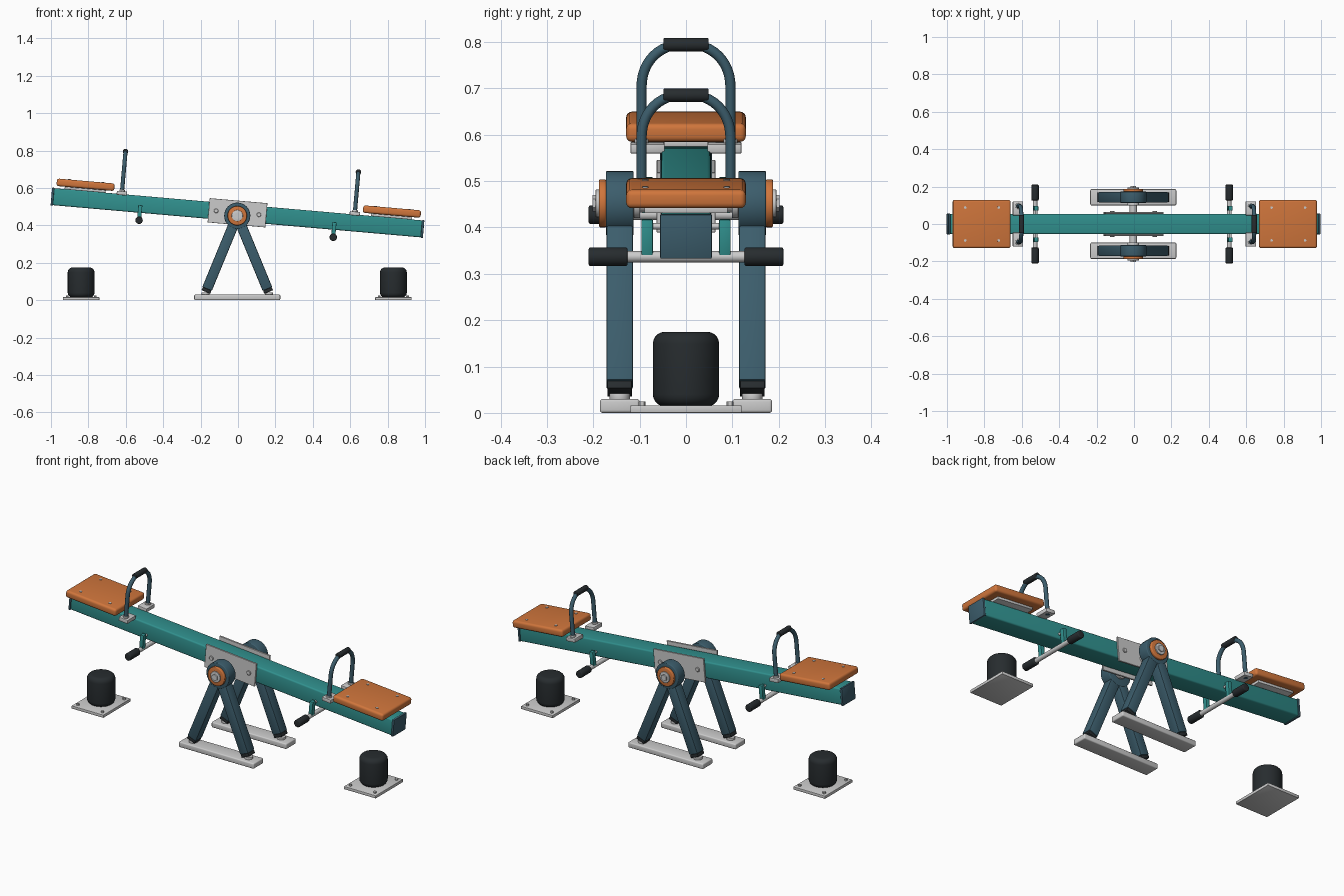
import bpy, bmesh, math
from mathutils import Matrix, Vector

if "Cube" in bpy.data.objects:
    bpy.data.objects.remove(bpy.data.objects["Cube"])

def material(name, rgb):
    m = bpy.data.materials.new(name)
    m.diffuse_color = (*rgb, 1)
    m.use_nodes = True
    m.node_tree.nodes["Principled BSDF"].inputs["Base Color"].default_value = m.diffuse_color
    return m

TEAL = material("teal_paint", (0.03, 0.28, 0.27))
BLUE = material("blue_paint", (0.045, 0.11, 0.15))
ORANGE = material("orange_plastic", (0.63, 0.18, 0.045))
DARK = material("black_rubber", (0.02, 0.025, 0.028))
STEEL = None

PX, PZ = -0.004, 0.452                      # pivot position
BASE = Matrix.Translation((PX, 0, 0))       # fixed parts
TILT = Matrix.Translation((PX, 0, PZ)) @ Matrix.Rotation(math.radians(5), 4, 'Y')  # rocking parts
ALONG_Y = Matrix.Rotation(math.radians(90), 4, 'X')

def finish(name, bm, mat, matrix, bevel, segments):
    if bevel:
        edges = [e for e in bm.edges if e.calc_face_angle(0) > 0.6]
        bmesh.ops.bevel(bm, geom=edges, offset=bevel, segments=segments,
                        profile=0.5, affect='EDGES', clamp_overlap=True)
    me = bpy.data.meshes.new(name)
    bm.to_mesh(me)
    bm.free()
    me.shade_smooth()
    me.set_sharp_from_angle(angle=math.radians(35))
    if mat:
        me.materials.append(mat)
    ob = bpy.data.objects.new(name, me)
    ob.matrix_world = matrix
    bpy.context.collection.objects.link(ob)
    return ob

def box(name, centre, size, mat=None, frame=BASE, bevel=0.003, segments=2, rot=None):
    bm = bmesh.new()
    bmesh.ops.create_cube(bm, size=1, matrix=Matrix.Diagonal((*size, 1)))
    m = frame @ Matrix.Translation(centre) @ (rot or Matrix())
    return finish(name, bm, mat, m, bevel, segments)

def cyl(name, centre, r, length, mat=None, frame=BASE, y_axis=False, bevel=0.0,
        segments=3, sides=32, r2=None):
    bm = bmesh.new()
    bmesh.ops.create_cone(bm, cap_ends=True, segments=sides, radius1=r,
                          radius2=r if r2 is None else r2, depth=length)
    m = frame @ Matrix.Translation(centre) @ (ALONG_Y if y_axis else Matrix())
    return finish(name, bm, mat, m, bevel, segments)

def tube(name, points, r, mat, frame):
    cu = bpy.data.curves.new(name, 'CURVE')
    cu.dimensions = '3D'
    cu.bevel_depth = r
    cu.bevel_resolution = 4
    cu.use_fill_caps = True
    sp = cu.splines.new('POLY')
    sp.points.add(len(points) - 1)
    for p, co in zip(sp.points, points):
        p.co = (*co, 1)
    cu.materials.append(mat)
    ob = bpy.data.objects.new(name, cu)
    ob.matrix_world = frame
    bpy.context.collection.objects.link(ob)

# Beam with end caps
box("beam", (0, 0, 0.0155), (1.98, 0.108, 0.091), TEAL, TILT, 0.008, 3)
for s in (-1, 1):
    box("beam_end_cap", (s * 0.993, 0, 0.0155), (0.012, 0.112, 0.096), BLUE, TILT, 0.003)

# Axle through both supports
cyl("axle", (0, 0, PZ), 0.02, 0.36, STEEL, y_axis=True)

for sy in (-1, 1):
    # Pivot plates and their bolts
    box("pivot_plate", (0, sy * 0.059, 0.0155), (0.31, 0.009, 0.13), STEEL, TILT, 0.001, 1)
    for sx in (-1, 1):
        cyl("pivot_plate_bolt", (sx * 0.115, sy * 0.066, 0.0155), 0.012, 0.008,
            STEEL, TILT, True, 0.002, 1, 16)

    # A-frame support: hub, orange cap, washer, bolt
    cyl("support_hub", (0, sy * 0.143, PZ), 0.07, 0.06, BLUE, y_axis=True, bevel=0.004)
    cyl("hub_cap", (0, sy * 0.180, PZ), 0.052, 0.016, ORANGE, y_axis=True, bevel=0.004)
    cyl("hub_washer", (0, sy * 0.191, PZ), 0.03, 0.008, STEEL, y_axis=True, bevel=0.002)
    cyl("hub_bolt", (0, sy * 0.197, PZ), 0.018, 0.010, STEEL, y_axis=True, sides=6)
    cyl("hub_spacer", (0, sy * 0.106, PZ), 0.032, 0.014, STEEL, y_axis=True, bevel=0.002)

    # Base rail
    box("base_rail", (0, sy * 0.143, 0.015), (0.46, 0.086, 0.03), STEEL, bevel=0.006, segments=3)

    # Legs with end plugs and feet
    for sx in (-1, 1):
        top, foot = Vector((0, 0, PZ)), Vector((sx * 0.168, 0, 0.044))
        d = foot - top
        rot = Matrix.Rotation(math.atan2(-d.x, -d.z), 4, 'Y')
        mid = top + d * 0.48
        box("support_leg", (mid.x, sy * 0.143, mid.z), (0.055, 0.058, d.length * 0.96),
            BLUE, bevel=0.005, rot=rot)
        end = top + d * 0.98
        box("leg_plug", (end.x, sy * 0.143, end.z), (0.050, 0.053, d.length * 0.04),
            DARK, bevel=0.002, rot=rot)
        cyl("leg_foot", (sx * 0.170, sy * 0.143, 0.035), 0.022, 0.014, STEEL, bevel=0.002)

for s in (-1, 1):
    # Seat, mounting plate and bolts
    cx = s * 0.822
    box("seat", (cx, 0, 0.094), (0.31, 0.258, 0.040), ORANGE, TILT, 0.012, 4)
    box("seat_plate", (cx, 0, 0.067), (0.22, 0.18, 0.014), STEEL, TILT, 0.002)
    for bx in (-1, 1):
        for by in (-1, 1):
            cyl("seat_bolt", (cx + bx * 0.09, by * 0.088, 0.1145), 0.007, 0.004,
                STEEL, TILT, sides=12)

    # Arched handle with grip and brackets
    hx = s * 0.625
    path = [(hx, -0.096, 0.055)]
    for i in range(25):
        a = math.pi * (1 - i / 24)
        c, t = math.cos(a), max(math.sin(a), 0)
        path.append((hx, math.copysign(abs(c) ** 0.92, c) * 0.096, 0.195 + 0.096 * t ** 0.92))
    path.append((hx, 0.096, 0.055))
    tube("handle", path, 0.011, BLUE, TILT)
    cyl("handle_grip", (hx, 0, 0.289), 0.0145, 0.098, DARK, TILT, True, 0.003)
    for sy in (-1, 1):
        box("handle_bracket", (hx, sy * 0.083, 0.066), (0.055, 0.074, 0.021), STEEL, TILT, 0.003)
        cyl("handle_collar", (hx, sy * 0.096, 0.080), 0.015, 0.010, STEEL, TILT, bevel=0.002)

    # Foot bar with struts and rubber grips
    fx, fz = s * 0.521, -0.070
    cyl("foot_bar", (fx, 0, fz), 0.012, 0.40, STEEL, TILT, True)
    cyl("strut_pin", (fx, 0, -0.004), 0.007, 0.19, STEEL, TILT, True, sides=16)
    for sy in (-1, 1):
        box("foot_strut", (fx, sy * 0.084, -0.030), (0.022, 0.025, 0.082), TEAL, TILT, 0.003)
        cyl("foot_grip", (fx, sy * 0.168, fz), 0.020, 0.084, DARK, TILT, True, 0.004)

    # Ground bumper
    bx = s * 0.835
    box("bumper_plate", (bx, 0, 0.008), (0.195, 0.24, 0.016), STEEL, bevel=0.002)
    cyl("bumper", (bx, 0, 0.0945), 0.0715, 0.161, DARK, bevel=0.026, segments=5, sides=48)
    for sx in (-1, 1):
        for sy in (-1, 1):
            cyl("bumper_bolt", (bx + sx * 0.075, sy * 0.095, 0.0195), 0.008, 0.011,
                STEEL, sides=6)
